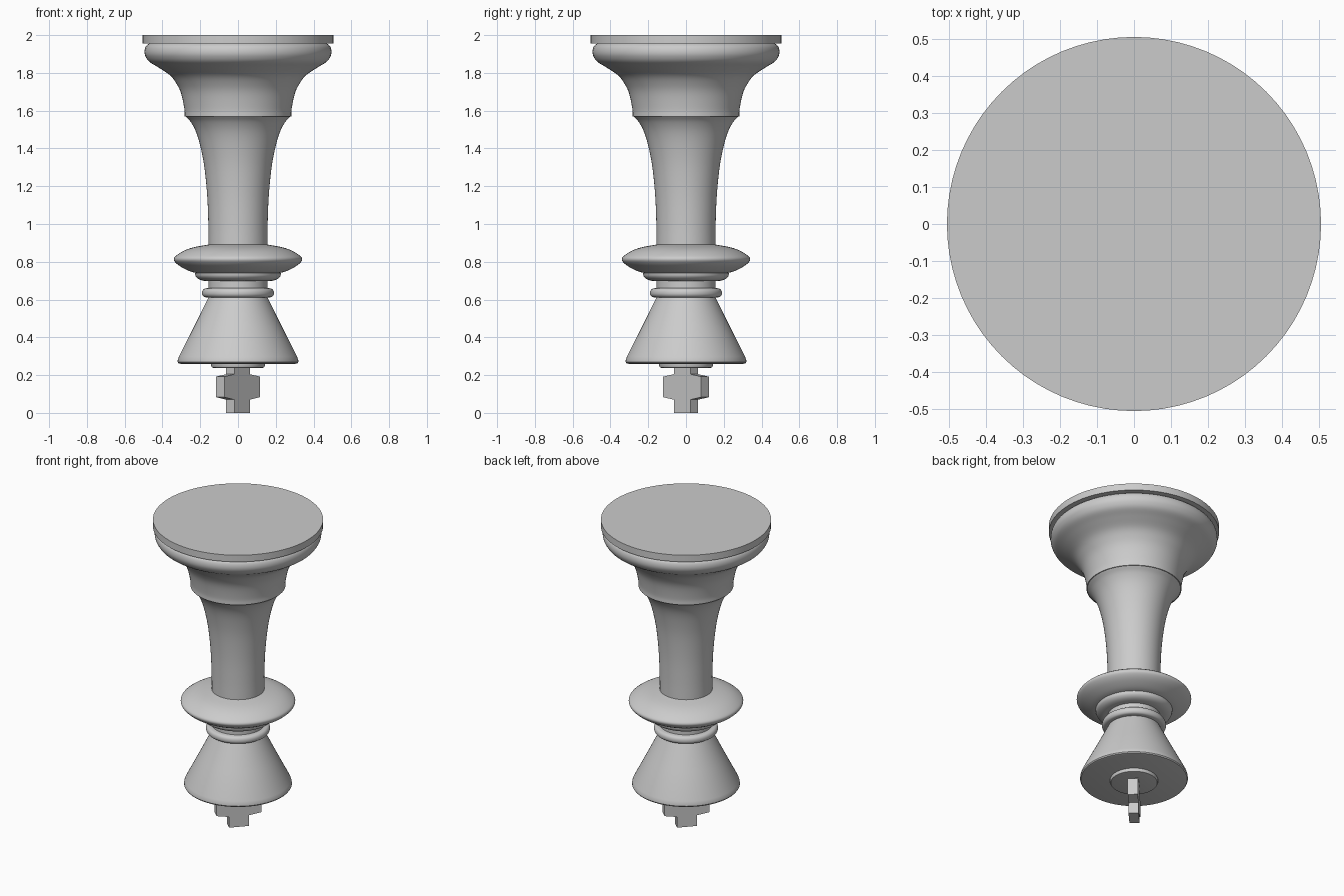
import bpy, bmesh, math
from mathutils import Vector

if "Cube" in bpy.data.objects:
    bpy.data.objects.remove(bpy.data.objects["Cube"])

SIDES = 80
grey = bpy.data.materials.new("light grey")
grey.diffuse_color = (0.6, 0.6, 0.6, 1)
grey.use_nodes = True
grey.node_tree.nodes["Principled BSDF"].inputs["Base Color"].default_value = grey.diffuse_color


def smooth_curve(pts, steps=5):
    """Catmull-Rom samples through the profile points (radius, height)."""
    p = [Vector(q) for q in pts]
    p = [p[0] * 2 - p[1]] + p + [p[-1] * 2 - p[-2]]
    out = []
    for i in range(1, len(p) - 2):
        a, b, c, d = p[i - 1:i + 3]
        for k in range(steps):
            t = k / steps
            out.append(0.5 * (2 * b + (c - a) * t + (2 * a - 5 * b + 4 * c - d) * t * t
                              + (3 * b - a - 3 * c + d) * t ** 3))
    return out + [p[-2]]


def finish(name, bm):
    bmesh.ops.recalc_face_normals(bm, faces=bm.faces)
    mesh = bpy.data.meshes.new(name)
    bm.to_mesh(mesh)
    bm.free()
    mesh.materials.append(grey)
    obj = bpy.data.objects.new(name, mesh)
    bpy.context.collection.objects.link(obj)
    return obj


def turned(name, pts, curved=True):
    """Lathe a profile around z and cap both ends."""
    prof = smooth_curve(pts) if curved else [Vector(q) for q in pts]
    bm = bmesh.new()
    rings = []
    for r, z in prof:
        rings.append([bm.verts.new((r * math.cos(2 * math.pi * i / SIDES),
                                    r * math.sin(2 * math.pi * i / SIDES), z))
                      for i in range(SIDES)])
    for lo, hi in zip(rings, rings[1:]):
        for i in range(SIDES):
            j = (i + 1) % SIDES
            bm.faces.new((lo[i], lo[j], hi[j], hi[i]))
    bm.faces.new(rings[0])
    bm.faces.new(rings[-1])
    obj = finish(name, bm)
    bpy.ops.object.select_all(action='DESELECT')
    obj.select_set(True)
    bpy.context.view_layer.objects.active = obj
    bpy.ops.object.shade_smooth_by_angle(angle=math.radians(35))


# Cross finial at the bottom, turned diagonally
half = [(0.06, 0.0), (0.06, 0.07), (0.137, 0.083), (0.137, 0.192), (0.06, 0.205), (0.06, 0.25)]
outline = half + [(-x, z) for x, z in reversed(half)]
bm = bmesh.new()
face = bm.faces.new([bm.verts.new((x, -0.03, z)) for x, z in outline])
ext = bmesh.ops.extrude_face_region(bm, geom=[face])
bmesh.ops.translate(bm, vec=(0, 0.06, 0),
                    verts=[v for v in ext["geom"] if isinstance(v, bmesh.types.BMVert)])
cross = finish("cross_finial", bm)
cross.rotation_euler.z = math.radians(47)

# Finial seat and conical head
turned("finial_seat", [(0.125, 0.237), (0.138, 0.24), (0.142, 0.248), (0.142, 0.265)], False)
turned("conical_head", [(0.305, 0.26), (0.315, 0.263), (0.32, 0.27), (0.319, 0.281),
                        (0.313, 0.298), (0.235, 0.452), (0.156, 0.612)], False)

# Neck ring, neck and stepped flare
turned("neck_ring", [(0.16, 0.61), (0.179, 0.614), (0.188, 0.624), (0.19, 0.636),
                     (0.187, 0.648), (0.178, 0.657), (0.16, 0.661)])
turned("neck", [(0.156, 0.61), (0.156, 0.72)], False)
turned("neck_flare", [(0.156, 0.698), (0.185, 0.7), (0.208, 0.708),
                      (0.223, 0.722), (0.228, 0.74)])

# Wide rounded collar
turned("wide_collar", [(0.2, 0.737), (0.25, 0.748), (0.3, 0.772), (0.33, 0.795), (0.34, 0.814),
                       (0.328, 0.832), (0.285, 0.859), (0.23, 0.878), (0.15, 0.892)])

# Flaring stem
turned("stem", [(0.156, 0.88), (0.157, 1.0), (0.163, 1.15), (0.178, 1.3), (0.199, 1.41),
                (0.222, 1.487), (0.25, 1.54), (0.278, 1.571)])

# Bell foot with rounded lip
turned("bell_foot", [(0.282, 1.57), (0.284, 1.61), (0.301, 1.69), (0.325, 1.742), (0.36, 1.787),
                     (0.42, 1.828), (0.468, 1.858), (0.489, 1.886), (0.495, 1.912),
                     (0.489, 1.938), (0.472, 1.954), (0.46, 1.958)])

# Flat round plate
turned("foot_plate", [(0.505, 1.956), (0.505, 2.0)], False)
